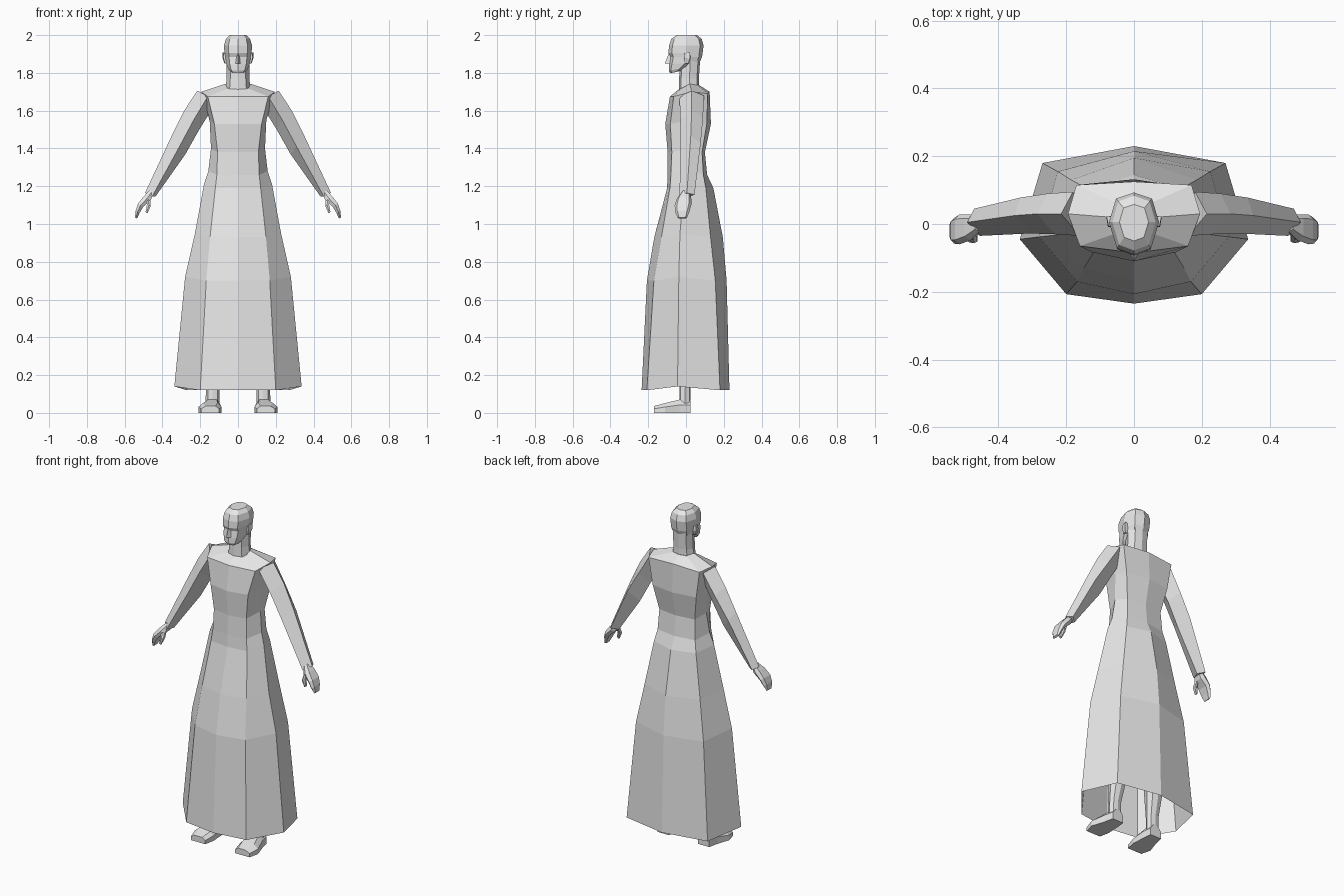
import bpy, bmesh, math

grey = bpy.data.materials.new("plain_grey")
grey.diffuse_color = (0.8, 0.8, 0.8, 1)


def loft(name, rings, cap_start=True, cap_end=True, mirror=False):
    """Skin a list of equal-length point rings into a flat-shaded mesh."""
    bm = bmesh.new()
    rows = [[bm.verts.new(p) for p in ring] for ring in rings]
    n = len(rows[0])
    for a, b in zip(rows, rows[1:]):
        for i in range(n):
            j = (i + 1) % n
            bm.faces.new((a[i], a[j], b[j], b[i]))
    if cap_start:
        bm.faces.new(rows[0][::-1])
    if cap_end:
        bm.faces.new(rows[-1])
    bmesh.ops.recalc_face_normals(bm, faces=bm.faces[:])
    me = bpy.data.meshes.new(name)
    bm.to_mesh(me)
    bm.free()
    me.materials.append(grey)
    ob = bpy.data.objects.new(name, me)
    bpy.context.collection.objects.link(ob)
    if mirror:
        m = ob.modifiers.new("mirror", 'MIRROR')
        m.use_mirror_merge = False
    return ob


def whole(half):
    """Close a half ring (front centre to back centre) across x = 0."""
    return half + [(-x, y, z) for x, y, z in half[-2:0:-1]]


def oval(z, w, yf, yb, cx=0.0, tilt=0.0):
    """Eight-sided ring: narrow front, broad back; tilt raises the back."""
    d = yb - yf
    half = [(0, yf, z), (w * .68, yf + d * .1, z + tilt * .1),
            (w, yf + d * .52, z + tilt * .5),
            (w * .72, yb - d * .1, z + tilt * .9), (0, yb, z + tilt)]
    return [(x + cx, y, h) for x, y, h in whole(half)]


# Robe: z, front centre y, front edge xy, side xy, back edge xy, back centre y
ROBE = [
    (.12, -.235, (.20, -.207), (.337, -.045), (.27, .18), .23),
    (.70, -.207, (.168, -.17), (.280, -.038), (.225, .155), .215),
    (.93, -.168, (.148, -.13), (.228, -.032), (.185, .130), .195),
    (1.19, -.100, (.12, -.085), (.180, -.01), (.14, .105), .145),
    (1.26, -.098, (.112, -.08), (.157, 0), (.125, .092), .112),
    (1.38, -.097, (.108, -.075), (.143, .01), (.118, .085), .100),
    (1.53, -.110, (.125, -.083), (.150, .02), (.145, .110), .132),
]
rings = [whole([(0, fc, z), (*f, z), (*s, z + .02), (*b, z), (0, bc, z)])
         for z, fc, f, s, b, bc in ROBE]
# Shoulder line and neckline
rings.append(whole([(0, -.085, 1.675), (.16, -.065, 1.675), (.195, .03, 1.70),
                    (.17, .115, 1.69), (0, .125, 1.70)]))
rings.append(whole([(0, -.035, 1.715), (.06, -.03, 1.715), (.068, .02, 1.742),
                    (.045, .06, 1.735), (0, .07, 1.735)]))
loft("robe", rings, cap_start=False)

# Sleeves: front edge, top ridge, back edge, inner edge
loft("sleeve", [
    [(.16, -.035, 1.675), (.215, .03, 1.706), (.18, .095, 1.68), (.155, .04, 1.58)],
    [(.235, -.03, 1.55), (.285, .03, 1.60), (.255, .09, 1.56), (.205, .045, 1.50)],
    [(.31, -.028, 1.41), (.352, .025, 1.465), (.335, .078, 1.43), (.278, .04, 1.37)],
    [(.455, -.035, 1.145), (.492, .005, 1.165), (.472, .045, 1.155), (.437, .015, 1.145)],
], mirror=True)


def hand_ring(x, y, z, hw, t):
    """Flattened six-sided ring, square to the lower arm."""
    dx, dz = t * .87, t * .5
    return [(x - dx, y - hw * .7, z - dz), (x, y - hw, z), (x + dx, y - hw * .7, z + dz),
            (x + dx, y + hw * .7, z + dz), (x, y + hw, z), (x - dx, y + hw * .7, z - dz)]


# Hand and thumb
loft("hand", [hand_ring(.457, 0, 1.17, .022, .014), hand_ring(.482, -.01, 1.135, .038, .021),
              hand_ring(.515, -.016, 1.10, .044, .016), hand_ring(.531, -.02, 1.065, .038, .012),
              hand_ring(.540, -.02, 1.032, .024, .006)], mirror=True)
loft("thumb", [hand_ring(.475, -.025, 1.135, .014, .012), hand_ring(.472, -.043, 1.10, .013, .011),
               hand_ring(.484, -.048, 1.06, .007, .006)], mirror=True)

# Neck
loft("neck", [oval(1.705, .066, -.038, .068, tilt=.03), oval(1.77, .06, -.036, .068),
              oval(1.87, .06, -.034, .075)])

# Head from jaw to crown
loft("head", [
    oval(1.798, .038, -.083, -.02, tilt=.015), oval(1.812, .052, -.091, .02, tilt=.02),
    oval(1.845, .064, -.091, .072, tilt=.01), oval(1.885, .07, -.084, .085),
    oval(1.905, .072, -.093, .088), oval(1.945, .074, -.09, .093),
    oval(1.98, .064, -.078, .083), oval(2.0, .043, -.05, .058)])

# Nose wedge
loft("nose", [
    [(-.016, -.08, 1.848), (0, -.112, 1.851), (.016, -.08, 1.848)],
    [(-.012, -.08, 1.865), (0, -.108, 1.862), (.012, -.08, 1.865)],
    [(-.007, -.08, 1.90), (0, -.092, 1.902), (.007, -.08, 1.90)]])

# Ears
loft("ear", [
    [(.058, -.008, 1.85), (.07, -.008, 1.85), (.072, .012, 1.85), (.058, .012, 1.85)],
    [(.06, -.01, 1.875), (.077, -.008, 1.88), (.082, .022, 1.88), (.06, .024, 1.88)],
    [(.06, -.008, 1.905), (.075, -.006, 1.905), (.081, .022, 1.908), (.06, .022, 1.905)]],
    mirror=True)


def foot_ring(y, x0, x1, h):
    return [(x0, y, 0), (x1, y, 0), (x1, y, h * .6), (x1 - .025, y, h),
            (x0 + .02, y, h), (x0, y, h * .6)]


# Feet, heel to toe
loft("foot", [foot_ring(.025, .098, .172, .07), foot_ring(-.035, .092, .185, .07),
              foot_ring(-.11, .088, .21, .052), foot_ring(-.17, .10, .195, .036)], mirror=True)

# Legs under the robe
loft("leg", [oval(.04, .038, -.036, .024, .135), oval(.13, .036, -.035, .024, .133),
             oval(.33, .052, -.038, .075, .125), oval(.50, .05, -.05, .05, .115),
             oval(.58, .055, -.055, .055, .11), oval(.88, .075, -.075, .085, .095)], mirror=True)
